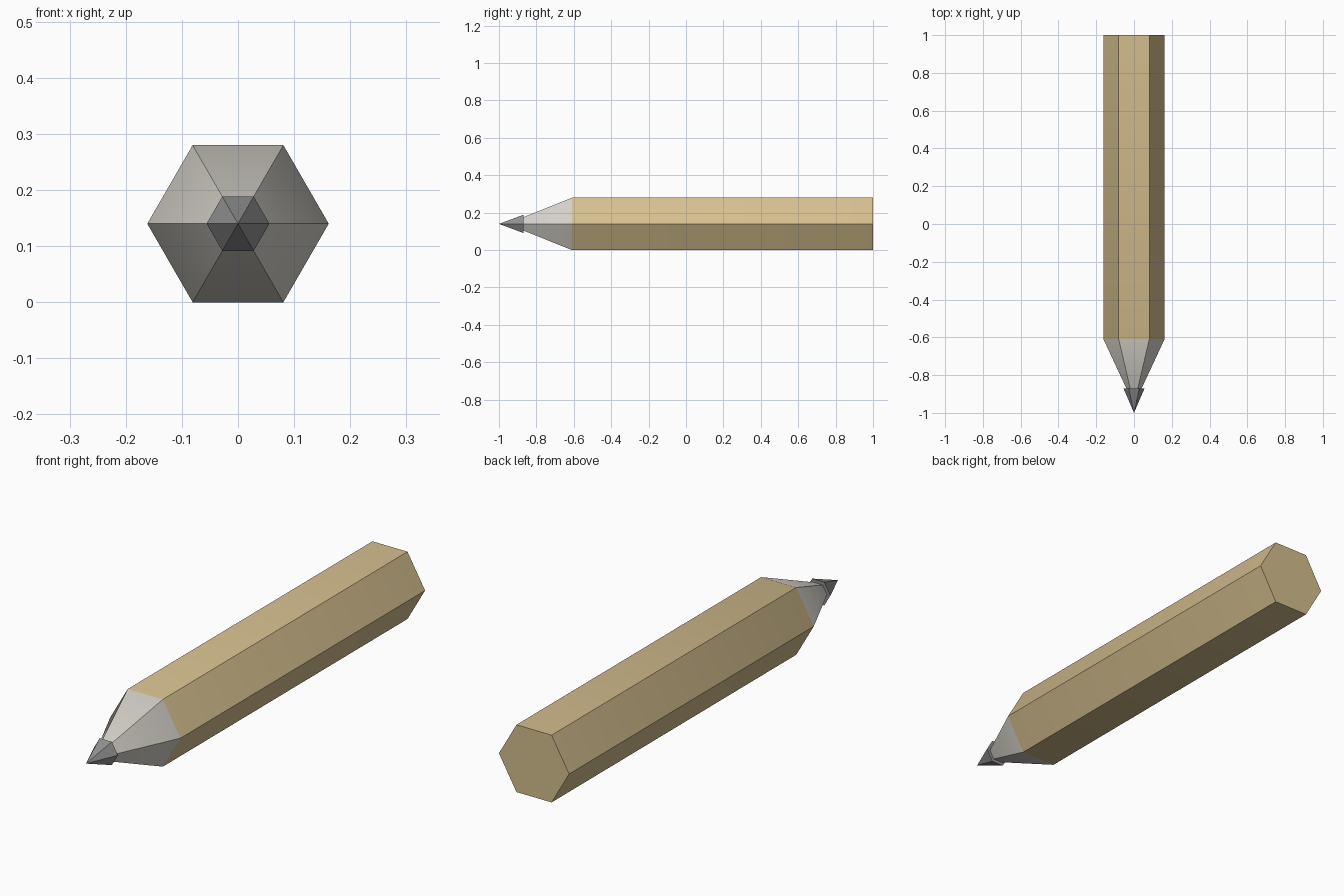
import bpy
import bmesh
import math

cube = bpy.data.objects.get("Cube")
if cube:
    bpy.data.objects.remove(cube, do_unlink=True)

R = 0.1617                          # corner radius of the hexagon
AXIS_Z = R * math.cos(math.pi / 6)  # height of the long axis


def material(name, rgb):
    mat = bpy.data.materials.new(name)
    mat.use_nodes = True
    mat.diffuse_color = (*rgb, 1)
    mat.node_tree.nodes["Principled BSDF"].inputs["Base Color"].default_value = (*rgb, 1)
    return mat


def hex_loft(name, sections, mats):
    """Loft hexagons of (y, radius) along y; radius 0 closes to a point."""
    bm = bmesh.new()
    rings = []
    for y, r in sections:
        count = 6 if r else 1
        rings.append([bm.verts.new((r * math.cos(i * math.pi / 3), y,
                                    AXIS_Z + r * math.sin(i * math.pi / 3)))
                      for i in range(count)])
    for k, (a, b) in enumerate(zip(rings, rings[1:])):
        for i in range(6):
            j = (i + 1) % 6
            corners = [a[i], a[j], b[j], b[i]] if len(b) == 6 else [a[i], a[j], b[0]]
            bm.faces.new(corners).material_index = min(k, len(mats) - 1)
    bm.faces.new(rings[0])
    if len(rings[-1]) == 6:
        bm.faces.new(rings[-1]).material_index = len(mats) - 1
    bmesh.ops.recalc_face_normals(bm, faces=bm.faces)
    mesh = bpy.data.meshes.new(name)
    bm.to_mesh(mesh)
    bm.free()
    for mat in mats:
        mesh.materials.append(mat)
    obj = bpy.data.objects.new(name, mesh)
    bpy.context.collection.objects.link(obj)
    bpy.ops.object.select_all(action='DESELECT')
    obj.select_set(True)
    bpy.context.view_layer.objects.active = obj
    bpy.ops.object.shade_smooth_by_angle(angle=math.radians(30))
    return obj


tan = material("tan_paint", (0.658, 0.515, 0.270))
pale = material("pale_grey_wood", (0.658, 0.631, 0.578))
dark = material("dark_grey_lead", (0.283, 0.283, 0.283))

# Hexagonal barrel with its sharpened taper
hex_loft("pencil_body", [(1.0, R), (-0.61, R), (-0.88, 0.036)], [tan, pale])

# Lead point, slightly wider than the end of the taper
hex_loft("lead_tip", [(-0.87, 0.056), (-1.0, 0)], [dark])
